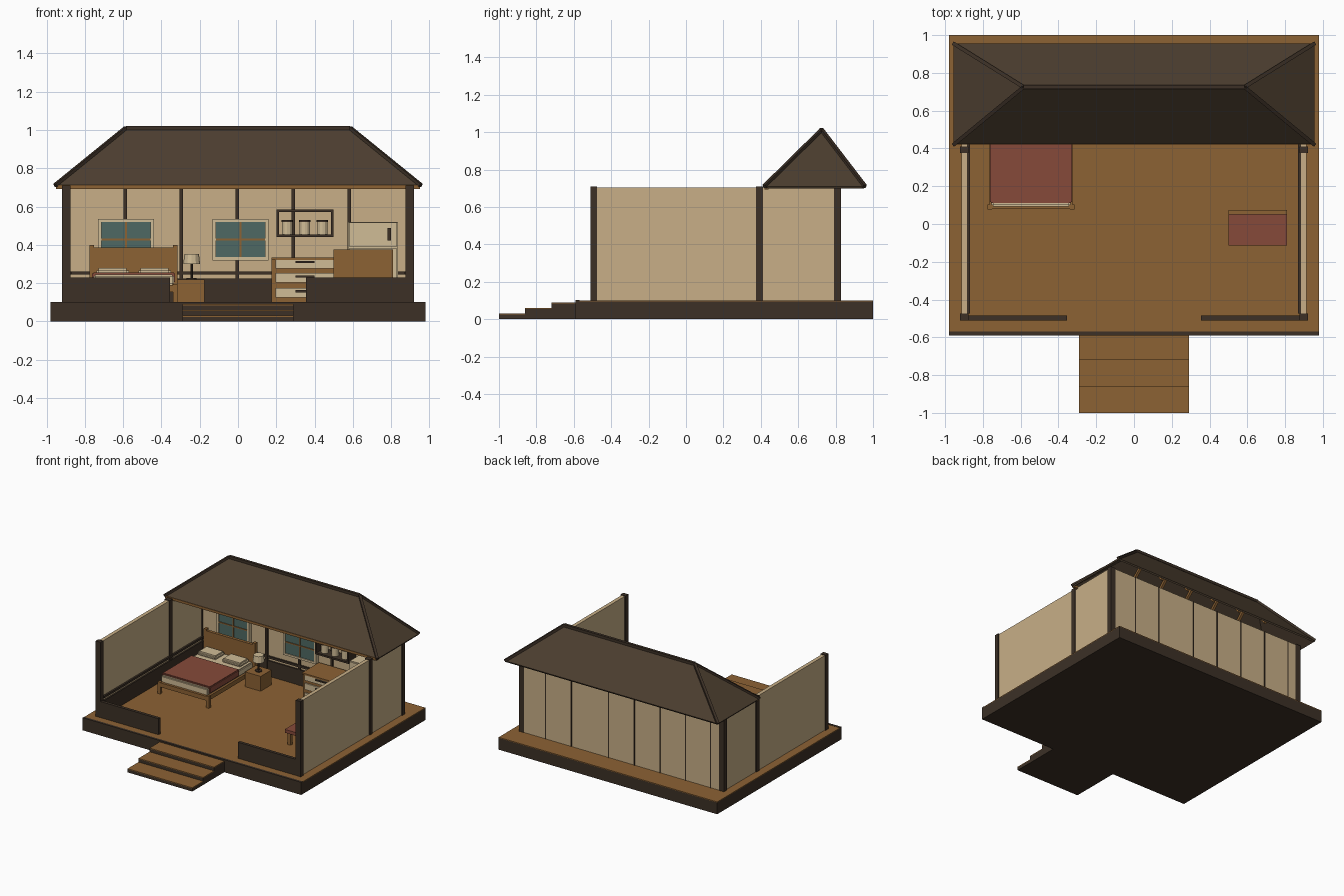
import bpy, bmesh
from mathutils import Vector

if "Cube" in bpy.data.objects:
    bpy.data.objects.remove(bpy.data.objects["Cube"])


def srgb(r, g, b):
    return [((c / 255 + 0.055) / 1.055) ** 2.4 for c in (r, g, b)] + [1]


def material(name, *rgb):
    m = bpy.data.materials.new(name)
    m.diffuse_color = srgb(*rgb)
    m.use_nodes = True
    m.node_tree.nodes["Principled BSDF"].inputs["Base Color"].default_value = m.diffuse_color
    return m


PLASTER = material("cream plaster", 200, 175, 135)
WOOD = material("warm wood", 140, 98, 52)
DARK = material("dark timber", 60, 48, 38)
ROOF = material("roof brown", 77, 63, 48)
RED = material("brick red", 134, 74, 58)
GLASS = material("teal glass", 78, 105, 99)
LINEN = material("pale linen", 208, 188, 150)


def finish(name, bm, mat):
    me = bpy.data.meshes.new(name)
    bm.to_mesh(me)
    bm.free()
    me.materials.append(mat)
    ob = bpy.data.objects.new(name, me)
    bpy.context.collection.objects.link(ob)
    return ob


def box(name, x, y, z, mat, bevel=0):
    """Box from (min, max) ranges."""
    bm = bmesh.new()
    bmesh.ops.create_cube(bm, size=1)
    for v in bm.verts:
        v.co = [r[0] if c < 0 else r[1] for r, c in zip((x, y, z), v.co)]
    if bevel:
        bmesh.ops.bevel(bm, geom=bm.edges[:], offset=bevel, segments=2, affect='EDGES')
    return finish(name, bm, mat)


def bar(name, a, b, w, mat):
    """Square bar between two points."""
    a, b = Vector(a), Vector(b)
    bm = bmesh.new()
    bmesh.ops.create_cube(bm, size=1)
    q = (b - a).to_track_quat('Z', 'Y')
    for v in bm.verts:
        v.co = (a + b) / 2 + q @ Vector((v.co.x * w, v.co.y * w, v.co.z * (b - a).length))
    return finish(name, bm, mat)


def cone(name, x, y, z, r1, r2, mat, sides=12):
    bm = bmesh.new()
    bmesh.ops.create_cone(bm, cap_ends=True, segments=sides, radius1=r1, radius2=r2, depth=z[1] - z[0])
    bmesh.ops.translate(bm, vec=(x, y, sum(z) / 2), verts=bm.verts)
    return finish(name, bm, mat)


# Platform, floor and front edge board
box("platform", (-.98, .98), (-.585, 1), (0, .094), DARK)
box("floor", (-.98, .98), (-.57, 1), (.094, .1), WOOD)
box("front_edge_board", (-.98, .98), (-.59, -.57), (0, .102), DARK)

# Steps with wooden treads
for i in range(3):
    y0, y1, top = -1 + .14 * i, -.86 + .14 * i, .03 * (i + 1)
    box(f"step_{i}", (-.29, .29), (y0, y1), (0, top - .006), DARK)
    box(f"tread_{i}", (-.29, .29), (y0, y1), (top - .006, top), WOOD)

# Side walls, posts, wainscot, rails and low front walls
for s, side in ((-1, "left"), (1, "right")):
    def span(a, b):
        return tuple(sorted((s * a, s * b)))
    box(f"{side}_wall", span(.882, .912), (-.5, .82), (.1, .705), PLASTER)
    for i, y in enumerate((-.493, .393, .81)):
        box(f"{side}_post_{i}", span(.875, .92), (y - .018, y + .018), (.1, .71), DARK)
    box(f"{side}_wainscot", span(.87, .883), (-.475, .8), (.1, .225), DARK)
    box(f"{side}_rail", span(.868, .883), (-.475, .8), (.245, .262), DARK)
    box(f"{side}_low_front_wall", span(.355, .9), (-.51, -.485), (.1, .23), DARK)

# Back wall with posts, wainscot, rail and outside battens
box("back_wall", (-.9, .9), (.8, .825), (.1, .705), PLASTER)
box("back_wainscot", (-.88, .88), (.788, .801), (.1, .225), DARK)
box("back_rail", (-.88, .88), (.786, .801), (.245, .262), DARK)
for i in range(5):
    x = -.59 + .293 * i
    box(f"back_post_{i}", (x - .009, x + .009), (.785, .801), (.1, .705), DARK)
for i, x in enumerate((-.8, -.575, -.345, -.115, .115, .45, .68)):
    box(f"batten_{i}", (x - .004, x + .004), (.824, .829), (.1, .705), DARK)

# Windows on the back wall
for side, x in (("left", -.585), ("right", .013)):
    box(f"{side}_window_glass", (x - .135, x + .135), (.776, .784), (.335, .52), GLASS)
    for e in (-1, 1):
        xe, ze = x + e * .138, .4275 + e * .1
        box(f"{side}_window_jamb", (xe - .009, xe + .009), (.768, .801), (.32, .535), LINEN)
        box(f"{side}_window_sill", (x - .147, x + .147), (.769, .801), (ze - .008, ze + .008), LINEN)
    box(f"{side}_window_mullion", (x - .005, x + .005), (.77, .777), (.335, .52), WOOD)
    box(f"{side}_window_crossbar", (x - .135, x + .135), (.77, .777), (.423, .432), WOOD)

# Hipped roof shell
bm = bmesh.new()
E = [(-.955, .42, .71), (.955, .42, .71), (.955, .955, .71), (-.955, .955, .71)]
R = [(-.585, .725, 1.01), (.585, .725, 1.01)]
e = [bm.verts.new(p) for p in E]
r = [bm.verts.new(p) for p in R]
for f in ((e[0], e[1], r[1], r[0]), (e[2], e[3], r[0], r[1]), (e[1], e[2], r[1]), (e[3], e[0], r[0])):
    bm.faces.new(f)
roof = finish("roof", bm, ROOF)
mod = roof.modifiers.new("thickness", 'SOLIDIFY')
mod.thickness, mod.offset = .014, -1

# Ridge and hip caps, eave boards, rafters
bar("ridge_cap", R[0], R[1], .022, DARK)
for i, p in enumerate(E):
    bar(f"hip_cap_{i}", p, R[0 if p[0] < 0 else 1], .02, DARK)
bar("front_eave_board", (-.95, .43, .703), (.95, .43, .703), .02, WOOD)
for i in range(5):
    x = -.5 + .25 * i
    bar(f"front_rafter_{i}", (x, .455, .71), (x, .725, .975), .02, WOOD)
    bar(f"back_rafter_{i}", (x, .925, .71), (x, .725, .975), .02, WOOD)

# Bed
box("bed_frame", (-.765, -.325), (.08, .69), (.155, .19), WOOD)
box("mattress", (-.755, -.335), (.092, .67), (.19, .245), LINEN, .008)
box("blanket", (-.762, -.328), (.11, .49), (.2, .256), RED, .006)
box("headboard", (-.765, -.325), (.67, .695), (.19, .385), WOOD)
for x in (-.763, -.327):
    box("headboard_post", (x - .012, x + .012), (.668, .697), (.1, .4), WOOD)
    box("bed_foot_leg", (x - .012, x + .012), (.077, .102), (.1, .195), WOOD)
for x in (-.655, -.435):
    box("pillow", (x - .085, x + .085), (.53, .65), (.243, .278), LINEN, .012)

# Nightstand and lamp
box("nightstand", (-.315, -.175), (.54, .68), (.1, .22), WOOD)
cone("lamp_base", -.242, .61, (.22, .228), .026, .026, DARK)
cone("lamp_stem", -.242, .61, (.228, .31), .007, .007, DARK, 8)
cone("lamp_shade", -.242, .61, (.3, .352), .044, .038, LINEN)

# Dresser with three drawers
box("dresser_body", (.175, .525), (.58, .787), (.1, .325), WOOD)
box("dresser_top", (.175, .525), (.568, .787), (.32, .333), WOOD)
for i, z in enumerate((.15, .228, .302)):
    box(f"drawer_{i}", (.195, .51), (.57, .582), (z - .025, z + .025), LINEN)
    box(f"drawer_handle_{i}", (.3, .4), (.56, .571), (z + .002, z + .013), DARK)

# Wall shelf with jars
for i, z in enumerate((.447, .578)):
    box(f"shelf_board_{i}", (.2, .5), (.7, .8), (z - .007, z + .007), DARK)
for i, x in enumerate((.207, .493)):
    box(f"shelf_side_{i}", (x - .007, x + .007), (.7, .8), (.44, .585), DARK)
for i in range(3):
    x = .257 + .092 * i
    cone(f"jar_{i}", x, .745, (.454, .52), .027, .027, LINEN)
    cone(f"jar_lid_{i}", x, .745, (.52, .53), .03, .03, DARK)

# Fridge
box("fridge_body", (.575, .835), (.615, .785), (.1, .52), LINEN)
box("fridge_lower_door", (.58, .83), (.602, .617), (.11, .38), LINEN)
box("fridge_upper_door", (.58, .83), (.602, .617), (.392, .517), LINEN)
for i, z in enumerate((.455, .32)):
    box(f"fridge_handle_{i}", (.782, .8), (.588, .603), (z - .033, z + .033), DARK)

# Bench seat with backrest
box("bench_seat", (.5, .81), (-.115, .055), (.195, .222), RED)
box("bench_back", (.5, .81), (.05, .075), (.195, .375), WOOD)
for x in (.53, .78):
    for y in (-.09, .055):
        box("bench_leg", (x - .014, x + .014), (y - .014, y + .014), (.1, .197), WOOD)
